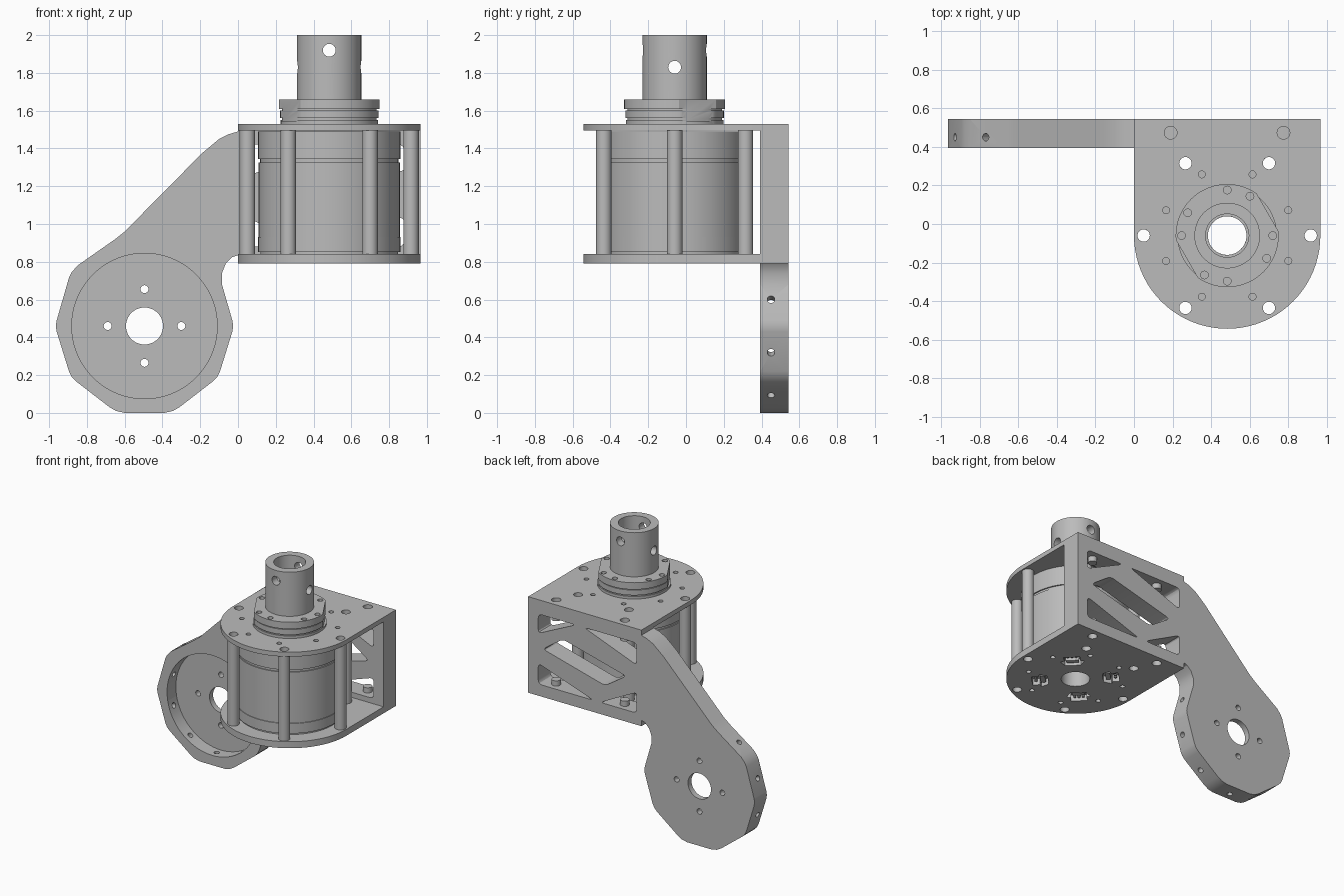
import bpy, bmesh
from math import sin, cos, pi, radians
from mathutils import Vector

if "Cube" in bpy.data.objects:
    bpy.data.objects.remove(bpy.data.objects["Cube"])

grey = bpy.data.materials.new("machined grey")
grey.use_nodes = True
grey.diffuse_color = (0.5, 0.5, 0.5, 1)
grey.node_tree.nodes["Principled BSDF"].inputs["Base Color"].default_value = (0.5, 0.5, 0.5, 1)

CX, CY, R = 0.483, -0.06, 0.483      # motor axis and plate radius
HX, HZ = -0.495, 0.46                # joint hub on the arm
BACK, FRONT = 0.543, 0.393           # wall planes


def polar(r, deg, x=CX, y=CY):
    return x + r * cos(radians(deg)), y + r * sin(radians(deg))


def prism(bm, pts, lo, hi, axis="z"):
    def place(p, h):
        return (p[0], p[1], h) if axis == "z" else (p[0], h, p[1])
    a = [bm.verts.new(place(p, lo)) for p in pts]
    b = [bm.verts.new(place(p, hi)) for p in pts]
    bm.faces.new(a)
    bm.faces.new(b[::-1])
    for i in range(len(pts)):
        j = (i + 1) % len(pts)
        bm.faces.new((a[i], b[i], b[j], a[j]))


def rod(bm, p, q, r, n=24):
    p, q = Vector(p), Vector(q)
    d = q - p
    m = d.to_track_quat("Z", "Y").to_matrix().to_4x4()
    m.translation = (p + q) / 2
    bmesh.ops.create_cone(bm, cap_ends=True, segments=n, radius1=r, radius2=r,
                          depth=d.length, matrix=m)


def hole(bm, xy, lo, hi, r, n=24):
    rod(bm, (*xy, lo), (*xy, hi), r, n)


def lathe(bm, profile, x=CX, y=CY, n=72):
    rings = [[bm.verts.new((*polar(r, 360 * k / n, x, y), z)) for k in range(n)]
             for r, z in profile]
    for a, b in zip(rings, rings[1:] + rings[:1]):
        for k in range(n):
            j = (k + 1) % n
            bm.faces.new((a[k], a[j], b[j], b[k]))


def finish(name, bm, cutter=None):
    def make(label, source):
        bmesh.ops.recalc_face_normals(source, faces=source.faces)
        me = bpy.data.meshes.new(label)
        source.to_mesh(me)
        source.free()
        me.materials.append(grey)
        ob = bpy.data.objects.new(label, me)
        bpy.context.collection.objects.link(ob)
        return ob
    ob = make(name, bm)
    bpy.ops.object.select_all(action="DESELECT")
    ob.select_set(True)
    bpy.context.view_layer.objects.active = ob
    if cutter:
        tool = make(name + "_cutter", cutter)
        tool.hide_render = True
        mod = ob.modifiers.new("holes", "BOOLEAN")
        mod.operation, mod.solver, mod.object = "DIFFERENCE", "EXACT", tool
        bpy.ops.object.modifier_apply(modifier=mod.name)
        bpy.data.objects.remove(tool)
    bpy.ops.object.shade_smooth_by_angle(angle=radians(25))
    return ob


# Back wall and arm in one plate
outline = [(0, 1.49), (-.05, 1.475), (-.1, 1.45), (-.19, 1.375), (-.6, .96), (-.65, .92),
           (-.85, .78), (-.88, .745), (-.895, .715), (-.96, .49), (-.965, .46), (-.96, .43),
           (-.895, .22), (-.88, .19), (-.855, .165), (-.68, .03), (-.645, .01), (-.6, 0),
           (-.39, 0), (-.345, .01), (-.31, .03), (-.135, .165), (-.11, .19), (-.095, .22),
           (-.03, .43), (-.025, .46), (-.03, .49), (-.085, .68), (-.085, .74), (-.065, .79),
           (-.03, .825), (0, .835), (0, .79), (2 * R, .79), (2 * R, 1.53), (0, 1.53)]
body, cuts = bmesh.new(), bmesh.new()
prism(body, outline, FRONT, BACK, "y")
windows = [[(.88, 1.42), (.56, 1.42), (.88, 1.27)],
           [(.49, 1.42), (.04, 1.42), (.04, 1.25)],
           [(.88, 1.04), (.88, .88), (.41, .88)],
           [(.35, .88), (.04, .88), (.04, 1.04)],
           [(.84, 1.16), (.67, 1.28), (.13, 1.14), (.31, 1.02)]]
for w in windows:
    # round every window corner
    soft = []
    for i, p in enumerate(w):
        p = Vector(p)
        a = (Vector(w[i - 1]) - p).normalized() * .035
        b = (Vector(w[(i + 1) % len(w)]) - p).normalized() * .035
        soft += [p + a * (1 - t) ** 2 + b * t ** 2 for t in (0, .25, .5, .75, 1)]
    prism(cuts, soft, FRONT - .1, BACK + .1, "y")
for x in (.19, .775):
    hole(cuts, (x, .473), 1.38, 1.6, .033)
    hole(cuts, (x, .473), .7, .92, .033)
finish("back_wall_and_arm", body, cuts)
arm = bpy.context.object

# Hub recess, bore and bolt holes, cut into the arm
for r, deep, spots in ((.385, .5, [(HX, HZ)]), (.098, .7, [(HX, HZ)]),
                       (.021, .7, [polar(.195, a, HX, HZ) for a in range(0, 360, 90)])):
    tool = bmesh.new()
    for x, z in spots:
        rod(tool, (x, FRONT - .1, z), (x, deep, z), r, 72 if r > .05 else 20)
    copy = bmesh.new()
    copy.from_mesh(arm.data)
    bpy.data.objects.remove(arm)
    arm = finish("back_wall_and_arm", copy, tool)
tool = bmesh.new()
for a in range(126, 379, 36):
    (x0, z0), (x1, z1) = polar(.34, a, HX, HZ), polar(.55, a, HX, HZ)
    rod(tool, (x0, .45, z0), (x1, .45, z1), .02, 16)
copy = bmesh.new()
copy.from_mesh(arm.data)
bpy.data.objects.remove(arm)
finish("back_wall_and_arm", copy, tool)

# End plates
sockets = range(45, 360, 90)
for name, lo, hi in (("top_plate", 1.495, 1.53), ("bottom_plate", .79, .84)):
    body, cuts = bmesh.new(), bmesh.new()
    prism(body, [polar(R, 180 + 180 * k / 40) for k in range(41)] + [(2 * R, FRONT), (0, FRONT)],
          lo, hi)
    hole(cuts, (CX, CY), lo - .1, hi + .1, .1, 48)
    for k in range(6):
        hole(cuts, polar(.433, 60 * k), lo - .1, hi + .1, .032)
    for k in range(8):
        hole(cuts, polar(.343, 22.5 + 45 * k), lo - .1, hi + .1, .018, 16)
    if name == "bottom_plate":
        for a in sockets:
            prism(cuts, [polar(r, a + s) for r, s in
                         ((.2, -16), (.26, -19), (.26, -12), (.31, -11), (.31, 11),
                          (.26, 12), (.26, 19), (.2, 16))], lo - .1, hi + .1)
    finish(name, body, cuts)

# Connectors seen through the bottom sockets
for a in sockets:
    body = bmesh.new()
    prism(body, [polar(r, a + s) for r, s in ((.215, -11), (.25, -11), (.25, 11), (.215, 11))],
          .8, .85)
    for s in (-6, 0, 6):
        hole(body, polar(.28, a + s), .805, .85, .01, 10)
    finish("connector", body)

# Hollow pillars
for k in range(6):
    body = bmesh.new()
    lathe(body, [(.032, .84), (.041, .84), (.041, 1.495), (.032, 1.495)],
          *polar(.433, 60 * k), n=28)
    finish("pillar", body)

# Motor drum with shallow grooves and a hollow shaft
body = bmesh.new()
lathe(body, [(.1, .84), (.365, .84), (.365, .853), (.376, .853), (.376, .93), (.374, .932),
             (.374, 1.325), (.366, 1.325), (.366, 1.343), (.376, 1.343), (.376, 1.49), (.1, 1.49)])
finish("motor_drum", body)

# Output flange with two flats and a bolt ring
body, cuts = bmesh.new(), bmesh.new()
lathe(body, [(.1, 1.5), (.258, 1.5), (.258, 1.55), (.25, 1.55), (.25, 1.56), (.26, 1.56),
             (.26, 1.6), (.25, 1.6), (.25, 1.608), (.267, 1.608), (.267, 1.66), (.1, 1.66)])
for a in (30, 210):
    prism(cuts, [polar(r, a + s) for r, s in ((.33, -43), (.5, -43), (.5, 43), (.33, 43))],
          1.545, 1.7)
for a in (0, 60, 90, 150, 180, 240, 270, 330):
    hole(cuts, polar(.236, a), 1.63, 1.7, .02, 16)
finish("output_flange", body, cuts)

# Output tube with crossed pin holes
body, cuts = bmesh.new(), bmesh.new()
lathe(body, [(.112, 1.65), (.17, 1.65), (.17, 2), (.112, 2)])
rod(cuts, (CX, CY - .3, 1.92), (CX, CY + .3, 1.92), .034)
rod(cuts, (CX - .3, CY, 1.83), (CX + .3, CY, 1.83), .034)
finish("output_tube", body, cuts)
